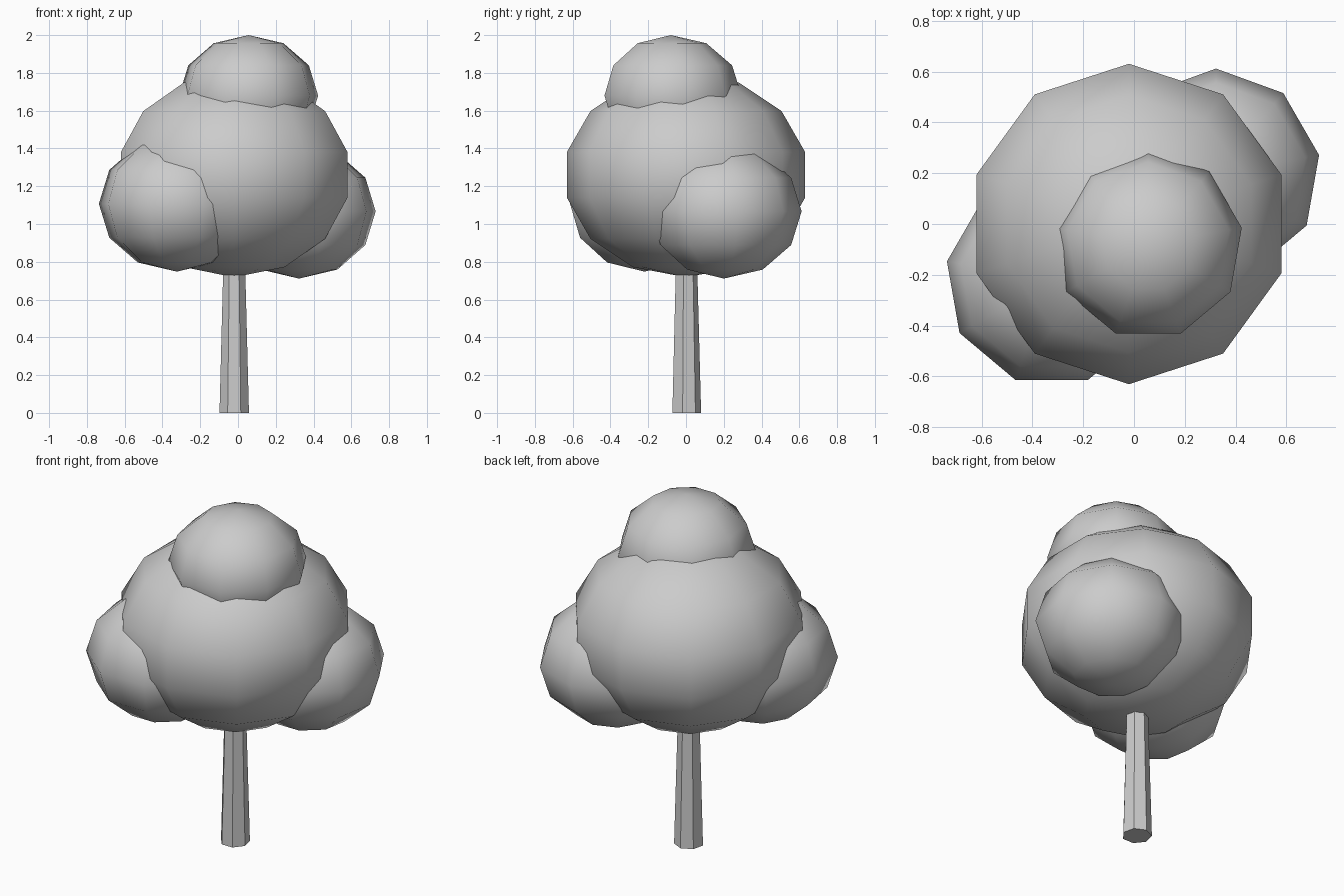
import bpy
import bmesh
from mathutils import Matrix

if "Cube" in bpy.data.objects:
    bpy.data.objects.remove(bpy.data.objects["Cube"])


def add_object(name, bm, smooth):
    mesh = bpy.data.meshes.new(name)
    for f in bm.faces:
        f.smooth = smooth
    bm.to_mesh(mesh)
    bm.free()
    obj = bpy.data.objects.new(name, mesh)
    bpy.context.collection.objects.link(obj)
    return obj


def leaf_ball(name, center, radius, height, segments, rings):
    """Slightly squashed low-poly ball with smooth shading."""
    bm = bmesh.new()
    bmesh.ops.create_uvsphere(bm, u_segments=segments, v_segments=rings, radius=1)
    bmesh.ops.transform(
        bm, verts=bm.verts,
        matrix=Matrix.Translation(center) @ Matrix.Diagonal((radius, radius, height, 1)))
    return add_object(name, bm, True)


# Trunk: tapered seven-sided post running up into the crown
TRUNK_H = 0.94
bm = bmesh.new()
bmesh.ops.create_cone(bm, cap_ends=True, segments=7, radius1=0.08,
                      radius2=0.055, depth=TRUNK_H)
bmesh.ops.translate(bm, verts=bm.verts, vec=(-0.02, 0, TRUNK_H / 2))
add_object("trunk", bm, False)

# Crown: one large ball and three smaller ones
leaf_ball("crown_main", (-0.02, 0, 1.26), 0.647, 0.542, 10, 7)
leaf_ball("crown_left", (-0.324, -0.22, 1.107), 0.419, 0.359, 9, 6)
leaf_ball("crown_right", (0.323, 0.2, 1.067), 0.412, 0.356, 9, 6)
leaf_ball("crown_top", (0.056, -0.08, 1.68), 0.374, 0.32, 9, 6)
